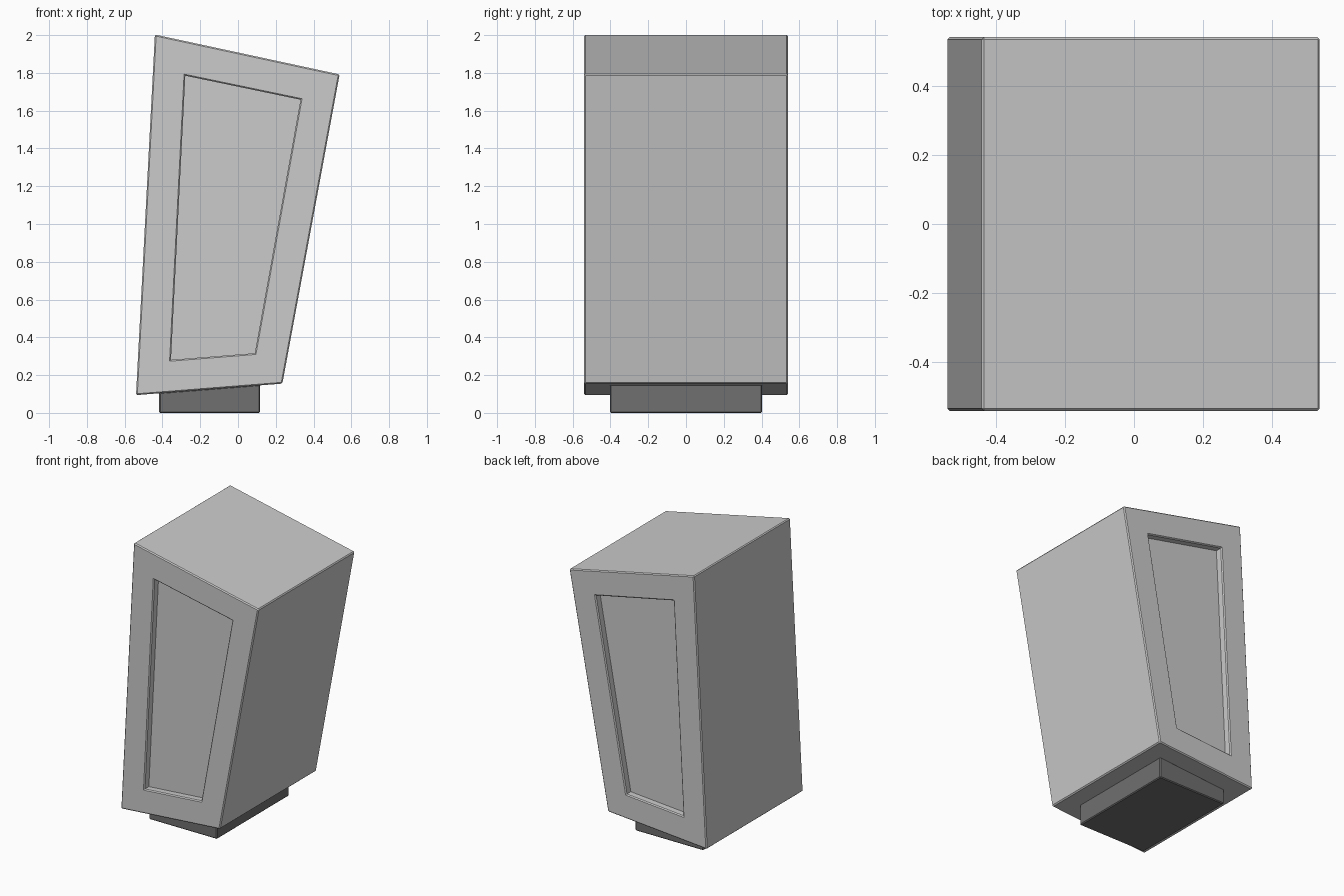
import bpy, bmesh

if "Cube" in bpy.data.objects:
    bpy.data.objects.remove(bpy.data.objects["Cube"])


def material(name, value):
    m = bpy.data.materials.new(name)
    m.diffuse_color = (value, value, value, 1)
    m.use_nodes = True
    m.node_tree.nodes["Principled BSDF"].inputs["Base Color"].default_value = m.diffuse_color
    return m


def finish(bm, name, mat):
    bmesh.ops.recalc_face_normals(bm, faces=bm.faces)
    mesh = bpy.data.meshes.new(name)
    bm.to_mesh(mesh)
    bm.free()
    mesh.materials.append(mat)
    obj = bpy.data.objects.new(name, mesh)
    bpy.context.collection.objects.link(obj)
    return obj


def loft(rings):
    """Join (outline, y) rings of four corners and cap both ends."""
    bm = bmesh.new()
    loops = [[bm.verts.new((x, y, z)) for x, z in outline] for outline, y in rings]
    for a, b in zip(loops, loops[1:]):
        for i in range(4):
            j = (i + 1) % 4
            bm.faces.new((a[i], a[j], b[j], b[i]))
    bm.faces.new(loops[0])
    bm.faces.new(loops[-1])
    return bm, loops


def bevel(bm, edges, width):
    bmesh.ops.bevel(bm, geom=edges, offset=width, segments=1, affect='EDGES')


light_grey = material("light grey", 0.60)
dark_grey = material("dark grey", 0.16)

# Leaning body with a recessed panel in the front and back
outer = [(-0.54, 0.094), (0.235, 0.155), (0.538, 1.792), (-0.44, 2.003)]
panel = [(-0.355, 0.281), (0.089, 0.316), (0.331, 1.658), (-0.279, 1.785)]
half, depth = 0.54, 0.05
bm, loops = loft([(panel, -half + depth), (panel, -half), (outer, -half),
                  (outer, half), (panel, half), (panel, half - depth)])

# Chamfer the outer edges and the panel rims
edges = [bm.edges.get((ring[i], ring[(i + 1) % 4])) for ring in loops[1:5] for i in range(4)]
edges += [bm.edges.get((loops[2][i], loops[3][i])) for i in range(4)]
bevel(bm, edges, 0.007)
finish(bm, "body", light_grey)

# Plinth, its top following the sloping underside of the body
plinth = [(-0.417, 0), (0.117, 0), (0.117, 0.15), (-0.417, 0.108)]
bm, loops = loft([(plinth, -0.402), (plinth, 0.402)])
bevel(bm, bm.edges[:], 0.006)
finish(bm, "plinth", dark_grey)
